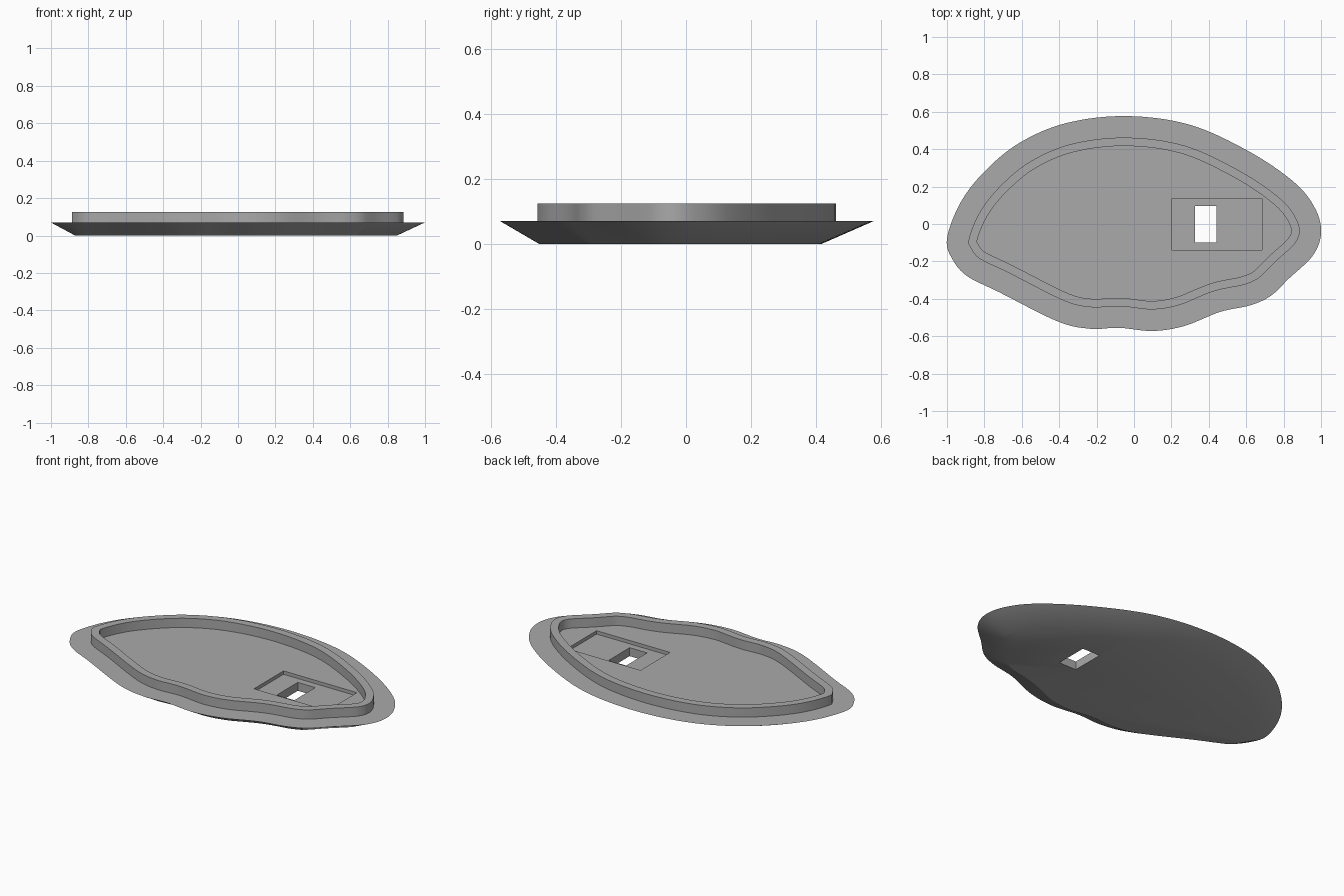
import bpy
import bmesh
from mathutils import Vector
from mathutils.geometry import intersect_point_line

cube = bpy.data.objects.get("Cube")
if cube:
    bpy.data.objects.remove(cube, do_unlink=True)

DECK, TOP = 0.07, 0.125
STEPS = 8

# Control points of the outer edge, clockwise from the left tip
OUTLINE = [(-1, -.08), (-.93, .11), (-.8, .28), (-.61, .435), (-.36, .54),
           (-.04, .577), (.3, .53), (.62, .385), (.86, .22), (.97, .08),
           (1, -.05), (.955, -.17), (.83, -.29), (.73, -.385), (.62, -.435),
           (.46, -.47), (.27, -.545), (.1, -.572), (-.08, -.555),
           (-.235, -.56), (-.41, -.52), (-.72, -.365), (-.89, -.28),
           (-.97, -.19)]


def smooth_loop(points):
    """Closed Catmull-Rom curve through the points."""
    pts = [Vector(p) for p in points]
    n, loop = len(pts), []
    for i in range(n):
        a, b, c, d = (pts[(i + k) % n] for k in (-1, 0, 1, 2))
        for s in range(STEPS):
            t = s / STEPS
            loop.append(0.5 * (2 * b + (c - a) * t
                               + (2 * a - 5 * b + 4 * c - d) * t ** 2
                               + (3 * b - a - 3 * c + d) * t ** 3))
    return loop


def edge_distance(p, loop):
    best = 9.0
    for a, b in zip(loop, loop[1:] + loop[:1]):
        q, t = intersect_point_line(p, a, b)
        q = a.lerp(b, min(max(t, 0), 1))
        best = min(best, (p - q).length)
    return best


def inset(loop, width):
    """Parallel inner curve; points that would fold over are bridged."""
    n, moved = len(loop), []
    for i in range(n):
        t = (loop[(i + 1) % n] - loop[i - 1]).normalized()
        moved.append(loop[i] + Vector((t.y, -t.x)) * width)
    good = [edge_distance(p, loop) > width * 0.985 for p in moved]
    result = []
    for i in range(n):
        lo = next(k for k in range(n) if good[i - k])
        hi = next(k for k in range(n) if good[(i + k) % n])
        f = lo / (lo + hi) if lo else 0
        result.append(moved[i - lo].lerp(moved[(i + hi) % n], f))
    return result


def loft(name, levels, cap):
    """Skin a stack of (loop, height) rings, optionally capping both ends."""
    bm = bmesh.new()
    rings = [[bm.verts.new((p.x, p.y, z)) for p in loop] for loop, z in levels]
    for low, high in zip(rings, rings[1:]):
        for i in range(len(low)):
            bm.faces.new((low[i - 1], low[i], high[i], high[i - 1]))
    if cap:
        bm.faces.new(rings[0])
        bm.faces.new(rings[-1])
    bmesh.ops.recalc_face_normals(bm, faces=bm.faces)
    mesh = bpy.data.meshes.new(name)
    bm.to_mesh(mesh)
    bm.free()
    obj = bpy.data.objects.new(name, mesh)
    bpy.context.collection.objects.link(obj)
    return obj


def cut_box(target, x0, x1, y0, y1, z0, z1):
    bpy.ops.mesh.primitive_cube_add(
        size=1, location=((x0 + x1) / 2, (y0 + y1) / 2, (z0 + z1) / 2))
    cutter = bpy.context.object
    cutter.scale = (x1 - x0, y1 - y0, z1 - z0)
    cutter.hide_render = True
    mod = target.modifiers.new("cut", "BOOLEAN")
    mod.operation, mod.solver, mod.object = "DIFFERENCE", "EXACT", cutter
    bpy.context.view_layer.objects.active = target
    bpy.ops.object.modifier_apply(modifier=mod.name)
    bpy.data.objects.remove(cutter, do_unlink=True)


grey = bpy.data.materials.new("plain_grey")
grey.use_nodes = True
grey.diffuse_color = (0.4, 0.4, 0.4, 1)
grey.node_tree.nodes["Principled BSDF"].inputs["Base Color"].default_value = (0.4, 0.4, 0.4, 1)

# Base plate: flat underside flaring out to a wide deck
edge = smooth_loop(OUTLINE)
underside = [p + Vector((-.01, -.02)) for p in inset(edge, .14)]
base = loft("base_plate", [(underside, 0), (edge, DECK)], True)

# Shallow rectangular pocket with a slot right through the plate
cut_box(base, .203, .685, -.14, .137, DECK - .02, DECK + .1)
cut_box(base, .325, .44, -.1, .097, -.1, DECK + .1)

# Raised lip standing on the deck
lip_out, lip_in = inset(edge, .115), inset(edge, .16)
lip = loft("raised_lip", [(lip_out, DECK), (lip_out, TOP),
                          (lip_in, TOP), (lip_in, DECK)], False)

for obj in (base, lip):
    obj.data.materials.clear()
    obj.data.materials.append(grey)
    bpy.ops.object.select_all(action="DESELECT")
    obj.select_set(True)
    bpy.context.view_layer.objects.active = obj
    bpy.ops.object.shade_smooth_by_angle(angle=0.5)
